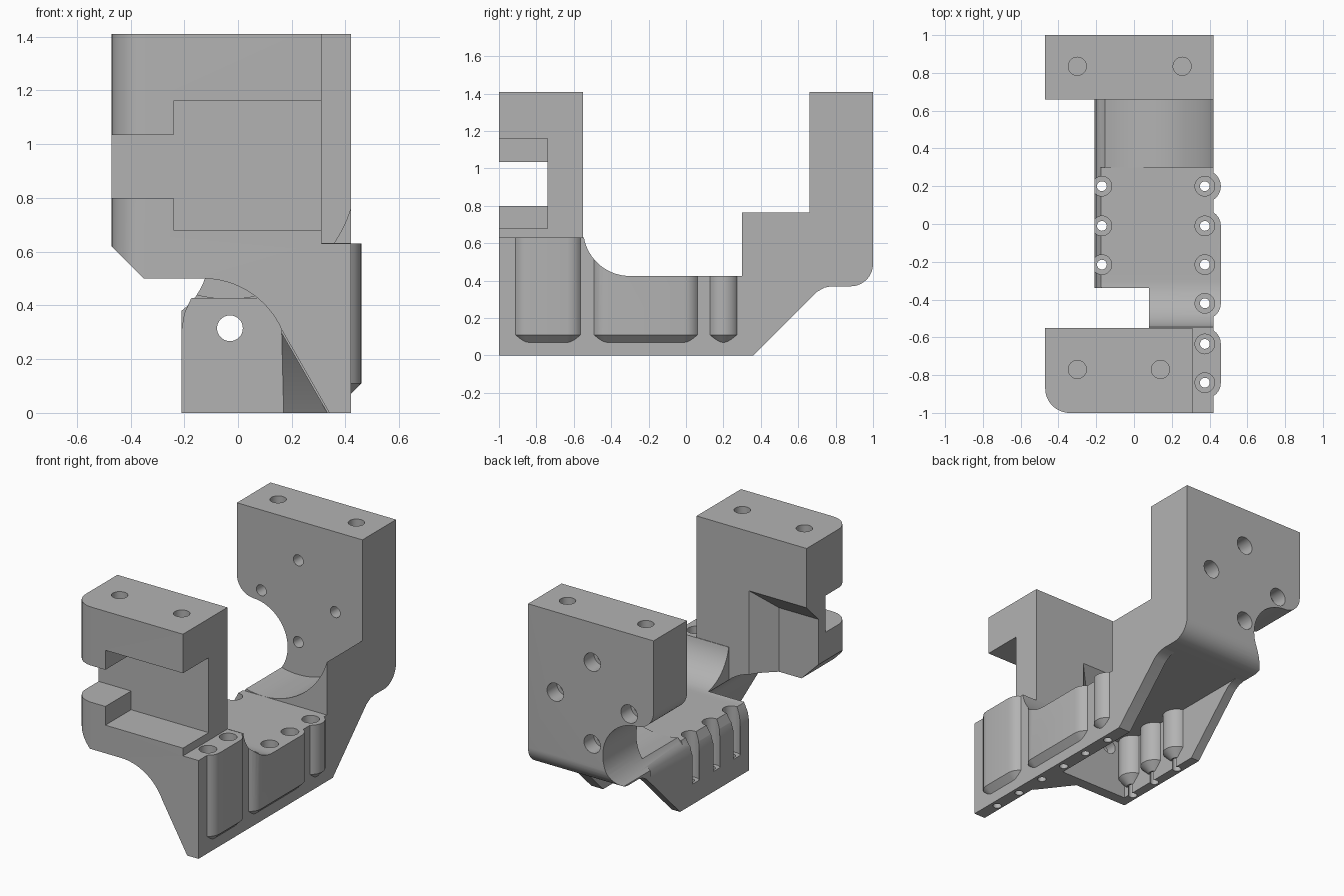
import bpy, bmesh
from math import cos, sin, radians

cube = bpy.data.objects.get("Cube")
if cube:
    bpy.data.objects.remove(cube, do_unlink=True)

grey = bpy.data.materials.new("plain_grey")
grey.use_nodes = True
colour = (0.45, 0.45, 0.45, 1)
grey.diffuse_color = colour
grey.node_tree.nodes["Principled BSDF"].inputs["Base Color"].default_value = colour


def arc(cx, cy, r, a, b, n=16):
    angles = [radians(a + (b - a) * i / n) for i in range(n + 1)]
    return [(cx + r * cos(t), cy + r * sin(t)) for t in angles]


def circle(cx, cy, r, n=32):
    return arc(cx, cy, r, 0, 360, n)[:-1]


def box(u0, u1, v0, v1):
    return [(u0, v0), (u1, v0), (u1, v1), (u0, v1)]


def loft(name, axis, rings):
    """Skin a stack of (position, outline) rings along an axis."""
    place = {"x": lambda p, d: (d, p[0], p[1]),
             "y": lambda p, d: (p[0], d, p[1]),
             "z": lambda p, d: (p[0], p[1], d)}[axis]
    bm = bmesh.new()
    loops = [[bm.verts.new(place(p, d)) for p in pts] for d, pts in rings]
    n = len(loops[0])
    for lo, hi in zip(loops, loops[1:]):
        for i in range(n):
            j = (i + 1) % n
            bm.faces.new((lo[i], lo[j], hi[j], hi[i]))
    bm.faces.new(loops[0])
    bm.faces.new(loops[-1])
    bmesh.ops.recalc_face_normals(bm, faces=bm.faces)
    mesh = bpy.data.meshes.new(name)
    bm.to_mesh(mesh)
    bm.free()
    mesh.materials.append(grey)
    ob = bpy.data.objects.new(name, mesh)
    bpy.context.collection.objects.link(ob)
    return ob


def prism(name, axis, pts, a, b, end=None):
    return loft(name, axis, [(a, pts), (b, end or pts)])


def combine(ob, tools, operation="DIFFERENCE"):
    """Apply a boolean with each tool, then discard the tools."""
    for tool in tools:
        tool.hide_render = True
        mod = ob.modifiers.new("combine", "BOOLEAN")
        mod.operation, mod.solver, mod.object = operation, "EXACT", tool
        graph = bpy.context.evaluated_depsgraph_get()
        mesh = bpy.data.meshes.new_from_object(ob.evaluated_get(graph))
        ob.modifiers.clear()
        ob.data = mesh
        bpy.data.objects.remove(tool, do_unlink=True)


def boss(x, y0, y1, top):
    """Rounded vertical boss with a tapered foot."""
    def outline(r):
        return arc(x, y1, r, 0, 180, 12) + arc(x, y0, r, 180, 360, 12)
    if y0 == y1:
        outline = lambda r: circle(x, y0, r)
    return loft("boss", "z", [(0.06, outline(0.035)), (0.11, outline(0.085)), (top, outline(0.085))])


def screw_holes(x, ys):
    """Through holes with deep head pockets."""
    tools = []
    for y in ys:
        tools.append(prism("hole", "z", circle(x, y, 0.026, 20), -0.1, 0.9))
        tools.append(prism("pocket", "z", circle(x, y, 0.052), 0.13, 0.9))
    return tools


def top_holes(xs, y):
    return [prism("hole", "z", circle(x, y, 0.048), 1.22, 1.5) for x in xs]


def arch(foot):
    """Empty space under the front arch; foot is where its side lands."""
    return ([(-0.7, 0.85), (-0.35, 0.5)] + arc(-0.13, 0.18, 0.32, 90, 24)
            + [(foot, 0), (foot + 0.023, -0.04), (-0.7, -0.04)])


# Front mount: upright block with a side-open T slot
front = prism("front_mount", "y",
              [(-0.47, 0), (0.42, 0), (0.42, 0.63), (0.31, 0.63), (0.31, 1.41), (-0.47, 1.41)],
              -1, -0.55)
combine(front, [boss(0.375, -0.84, -0.635, 0.63)], "UNION")
corner = [(-0.6, -1.1), (-0.34, -1.1)] + arc(-0.34, -0.87, 0.13, 270, 180) + [(-0.6, -0.87)]
combine(front, [
    prism("arch", "y", arch(0.34), -1.1, -0.5),
    prism("slot", "y", box(-0.24, 0.5, 0.68, 1.16), -1.1, -0.74),
    prism("slot_mouth", "y", box(-0.6, -0.2, 0.80, 1.035), -1.1, -0.74),
    prism("corner", "z", corner, -0.1, 1.6),
    prism("rear_recess", "y", box(-0.7, -0.05, 0.3, 1.04), -0.54, -0.67,
          box(-0.7, -0.19, 0.3, 0.91)),
] + top_holes((-0.30, 0.14), -0.77) + screw_holes(0.375, (-0.84, -0.635)))

# Base: walls and floor, hollow underneath
side = [(-0.55, 0), (0.36, 0), (0.70, 0.34), (0.74, 0.363), (0.78, 0.37),
        (0.78, 0.45), (0.66, 0.45), (0.66, 0.77), (-0.55, 0.77)]
base = prism("base", "x", side, -0.21, 0.42)
combine(base, [prism("channel", "y", box(-0.15, 0.335, -0.1, 0.37), -0.27, 1)])
left_ys, right_ys = (-0.215, -0.01, 0.2), (-0.42, -0.215, -0.01, 0.2)
combine(base, [boss(-0.17, y, y, 0.6) for y in left_ys]
        + [boss(0.375, -0.42, -0.01, 0.7), boss(0.375, 0.2, 0.2, 0.6)], "UNION")


def side_scoop():
    """Space for the round scoop on the left of the back."""
    return prism("scoop", "y", [(-0.7, 0.95)] + arc(-0.35, 0.95, 0.12, 180, 270, 10)
                 + arc(-0.36, 0.58, 0.25, 89, -53, 24) + [(-0.212, 0.2), (-0.7, 0.2)], 0.3, 1.1)


floor_space = arc(-0.3, 0.675, 0.25, 190, 270) + [(0.3, 0.425), (0.3, 1), (-0.6, 1), (-0.6, 0.63)]
combine(base, [
    prism("floor_space", "x", floor_space, -0.7, 0.7),
    prism("left_trim", "y", box(-0.5, -0.21, -0.1, 1), -0.7, 0.66),
    prism("left_rounding", "y", [(-0.21, 0.31), (-0.2, 0.37), (-0.175, 0.425), (-0.14, 0.48), (-0.3, 0.48), (-0.3, 0.31)],
          -0.7, 0.66),
    prism("bore", "y", circle(-0.035, 0.9, 0.475, 96), 0.25, 0.661),
    prism("arch", "y", arch(0.34), -0.56, -0.34, arch(0.17)),
    prism("front_gap", "y", box(-0.5, 0.08, 0.3, 1), -0.6, -0.34),
    prism("cable_hole", "y", circle(-0.03, 0.315, 0.048), -0.5, -0.2),
    side_scoop(),
] + screw_holes(-0.17, left_ys) + screw_holes(0.375, right_ys))

# Back mount: tall plate with four bolt holes
profile = [(0.66, 0.37)] + arc(0.88, 0.49, 0.12, -90, 0) + [(1, 1.41), (0.66, 1.41)]
back = prism("back_mount", "x", profile, -0.47, 0.42)
bolts = []
for dx, dz in ((0, 1), (1, 0), (0, -1), (-1, 0)):
    x, z = -0.035 + 0.262 * dx, 0.895 + 0.262 * dz
    bolts.append(prism("bolt", "y", circle(x, z, 0.035, 24), 0.5, 1.1))
    bolts.append(prism("bolt_head", "y", circle(x, z, 0.058), 0.9, 1.1))
combine(back, [side_scoop()] + bolts + top_holes((-0.30, 0.255), 0.835))

# Smooth curves, keep edges sharp
bpy.ops.object.select_all(action="DESELECT")
for ob in (front, base, back):
    ob.select_set(True)
bpy.context.view_layer.objects.active = base
bpy.ops.object.shade_smooth_by_angle(angle=radians(25))
